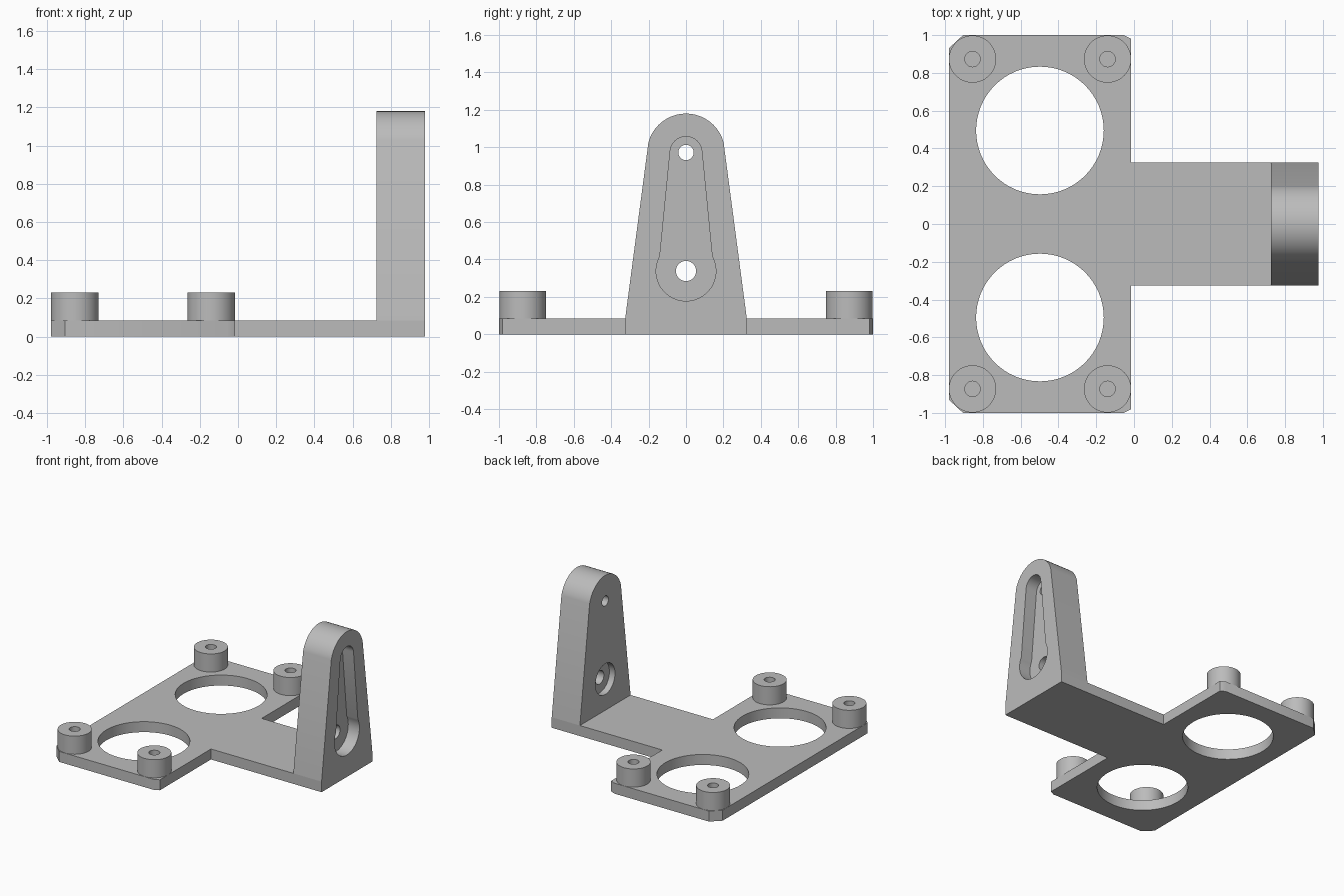
import bpy, bmesh
from math import sin, cos, pi, radians
from mathutils import Vector

cube = bpy.data.objects.get("Cube")
if cube:
    bpy.data.objects.remove(cube, do_unlink=True)

grey = bpy.data.materials.new("bracket_grey")
grey.use_nodes = True
COLOUR = (0.5, 0.5, 0.5, 1)
grey.diffuse_color = COLOUR
grey.node_tree.nodes["Principled BSDF"].inputs["Base Color"].default_value = COLOUR


def arc(cx, cy, r, start, end, n):
    """Points along an arc, angles in degrees."""
    angles = [radians(start + (end - start) * i / n) for i in range(n + 1)]
    return [(cx + r * cos(a), cy + r * sin(a)) for a in angles]


def circle(cx, cy, r, n=48):
    return arc(cx, cy, r, 0, 360, n)[:-1]


def prism(name, outline, low, high, axis="z"):
    """Extrude an outline along z (points are x, y) or along x (points are y, z)."""
    place = (lambda a, b: (a, b, low)) if axis == "z" else (lambda a, b: (low, a, b))
    shift = Vector((0, 0, high - low)) if axis == "z" else Vector((high - low, 0, 0))
    bm = bmesh.new()
    face = bm.faces.new([bm.verts.new(place(a, b)) for a, b in outline])
    top = bmesh.ops.extrude_face_region(bm, geom=[face])["geom"]
    bmesh.ops.translate(bm, vec=shift, verts=[v for v in top if isinstance(v, bmesh.types.BMVert)])
    bmesh.ops.recalc_face_normals(bm, faces=bm.faces)
    mesh = bpy.data.meshes.new(name)
    bm.to_mesh(mesh)
    bm.free()
    mesh.materials.append(grey)
    obj = bpy.data.objects.new(name, mesh)
    bpy.context.collection.objects.link(obj)
    return obj


def activate(obj):
    bpy.ops.object.select_all(action="DESELECT")
    obj.select_set(True)
    bpy.context.view_layer.objects.active = obj


def cut(obj, *cutters):
    """Subtract the cutters from a part, then remove them."""
    activate(obj)
    for cutter in cutters:
        cutter.hide_render = True
        mod = obj.modifiers.new("cut", "BOOLEAN")
        mod.operation, mod.solver, mod.object = "DIFFERENCE", "EXACT", cutter
        bpy.ops.object.modifier_apply(modifier=mod.name)
        bpy.data.objects.remove(cutter, do_unlink=True)


def smooth(obj):
    activate(obj)
    bpy.ops.object.shade_smooth_by_angle(angle=radians(30))


PLATE_TOP = 0.085
BACK, FRONT, ARM = -0.98, 0.978, 0.325

# T-shaped base plate with chamfered corners and two large round openings
half = [(FRONT, ARM), (-0.015, ARM), (-0.015, 0.98), (-0.055, 1),
        (-0.905, 1), (BACK, 0.93)]
plate = prism("base_plate", half + [(x, -y) for x, y in reversed(half)], 0, PLATE_TOP)
cut(plate, *[prism("opening_cutter", circle(-0.498, s * 0.495, 0.338, 64), -0.1, 0.2)
             for s in (1, -1)])
smooth(plate)

# Four standoffs with blind screw holes
for x, end in ((-0.855, "rear"), (-0.14, "inner")):
    for s, side in ((1, "back"), (-1, "front")):
        y = s * 0.873
        boss = prism(f"standoff_{end}_{side}", circle(x, y, 0.125), PLATE_TOP, 0.232)
        cut(boss, prism("screw_cutter", circle(x, y, 0.041, 24), 0, 0.4))
        smooth(boss)

# Tapered upright with a rounded top
PIVOT, LOWER = 0.972, 0.338
INNER = 0.725
outline = [(-ARM, PLATE_TOP), (ARM, PLATE_TOP)] + arc(0, PIVOT, 0.208, 15, 165, 20)
upright = prism("upright", outline, INNER, FRONT, "x")

# Keyhole recess on the outer face, counterbore on the inner face, two through holes
keyhole = arc(0, PIVOT, 0.085, 5, 175, 20) + arc(0, LOWER, 0.16, 151, 389, 36)
cut(upright,
    prism("recess_cutter", keyhole, FRONT - 0.1, 1.1, "x"),
    prism("counterbore_cutter", circle(0, LOWER, 0.125), 0.6, INNER + 0.05, "x"),
    prism("lower_hole_cutter", circle(0, LOWER, 0.054, 32), 0.6, 1.1, "x"),
    prism("upper_hole_cutter", circle(0, PIVOT, 0.041, 32), 0.6, 1.1, "x"))
smooth(upright)
